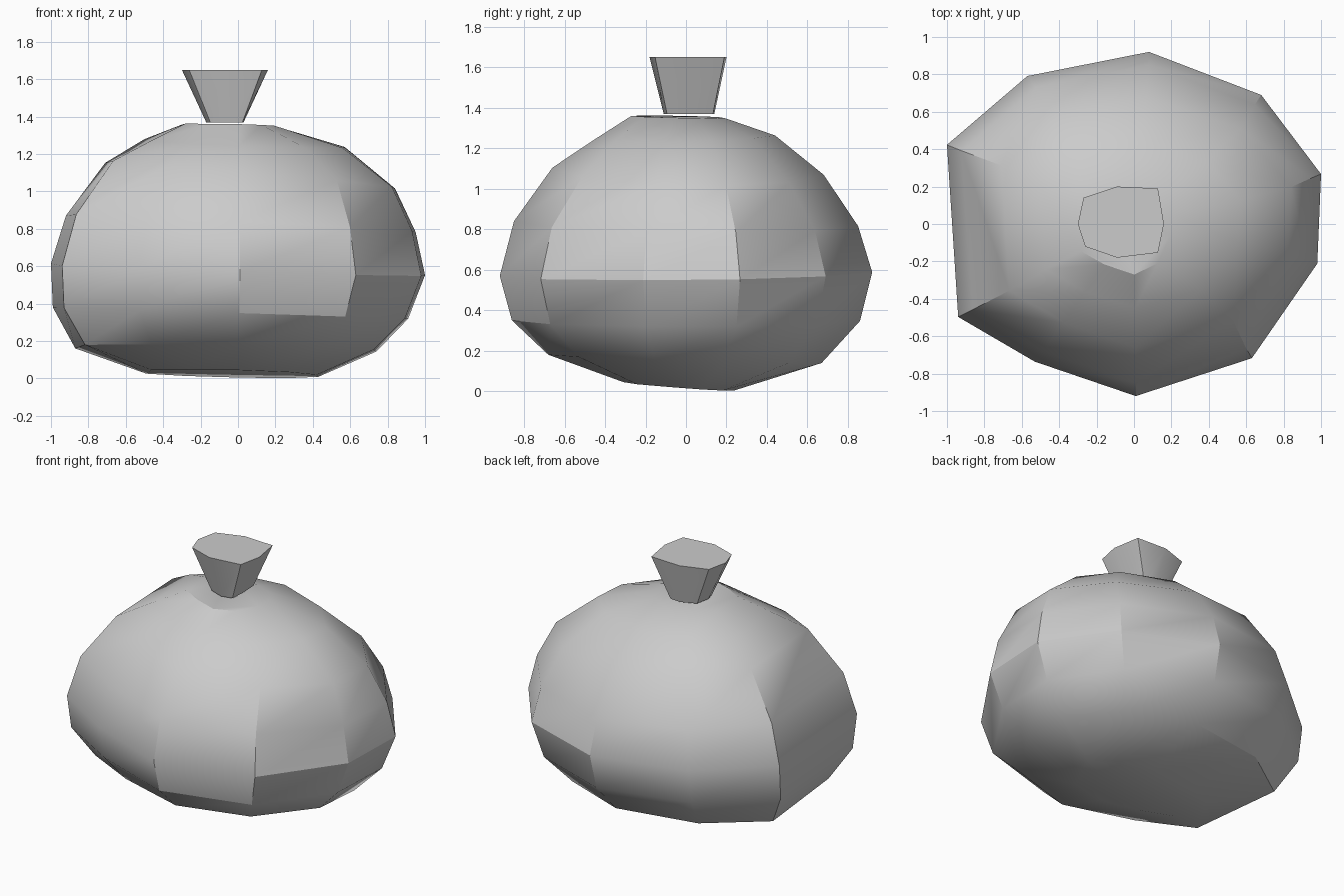
import bpy, bmesh, math

cube = bpy.data.objects.get("Cube")
if cube:
    bpy.data.objects.remove(cube, do_unlink=True)

# Plain cloth colour
cloth = bpy.data.materials.new("grey_cloth")
cloth.use_nodes = True
grey = (0.6, 0.6, 0.6, 1)
cloth.diffuse_color = grey
cloth.node_tree.nodes["Principled BSDF"].inputs["Base Color"].default_value = grey


def loft(name, outline, rings, angle):
    """Stack a unit outline through rings of (z, tilt_x, tilt_y, left, right, front, back)."""
    bm = bmesh.new()
    loops = []
    for z, tx, ty, left, right, front, back in rings:
        loops.append([bm.verts.new((u * (right if u > 0 else left),
                                    v * (back if v > 0 else front),
                                    z + tx * u + ty * v)) for u, v in outline])
    n = len(outline)
    for low, high in zip(loops, loops[1:]):
        for i in range(n):
            j = (i + 1) % n
            bm.faces.new((low[i], low[j], high[j], high[i]))
    bm.faces.new(loops[0][::-1])
    bm.faces.new(loops[-1])
    bmesh.ops.recalc_face_normals(bm, faces=bm.faces)
    mesh = bpy.data.meshes.new(name)
    bm.to_mesh(mesh)
    bm.free()
    mesh.materials.append(cloth)
    obj = bpy.data.objects.new(name, mesh)
    bpy.context.collection.objects.link(obj)
    bpy.ops.object.select_all(action='DESELECT')
    obj.select_set(True)
    bpy.context.view_layer.objects.active = obj
    bpy.ops.object.shade_smooth_by_angle(angle=math.radians(angle))
    return obj


# Lumpy ten-sided sack body
body_outline = [(1, .29), (.68, .75), (.08, 1), (-.57, .86), (-1, .46),
                (-.94, -.54), (-.53, -.8), (.01, -1), (.63, -.78), (.98, -.23)]
body_rings = [
    (.025, -.01, -.02, .49, .43, .31, .24),
    (.16, -.01, -.02, .87, .74, .68, .67),
    (.35, -.03, 0, .99, .91, .86, .86),
    (.58, -.03, .01, 1, 1, .92, .92),
    (.83, -.045, -.01, .92, .95, .85, .85),
    (1.09, -.07, -.015, .71, .84, .66, .68),
    (1.255, -.02, .01, .5, .57, .45, .44),
    (1.355, -.005, -.005, .3, .2, .27, .19),
]
loft("sack_body", body_outline, body_rings, 30)

# Flared, gathered neck
neck_outline = [(1, 0), (.8, .95), (-.3, 1), (-.9, .7),
                (-1, 0), (-.87, -.67), (-.3, -1), (.8, -.85)]
neck_rings = [(1.37, 0, 0, .17, .03, .11, .14),
              (1.65, 0, 0, .3, .16, .18, .2)]
loft("sack_neck", neck_outline, neck_rings, 30)
